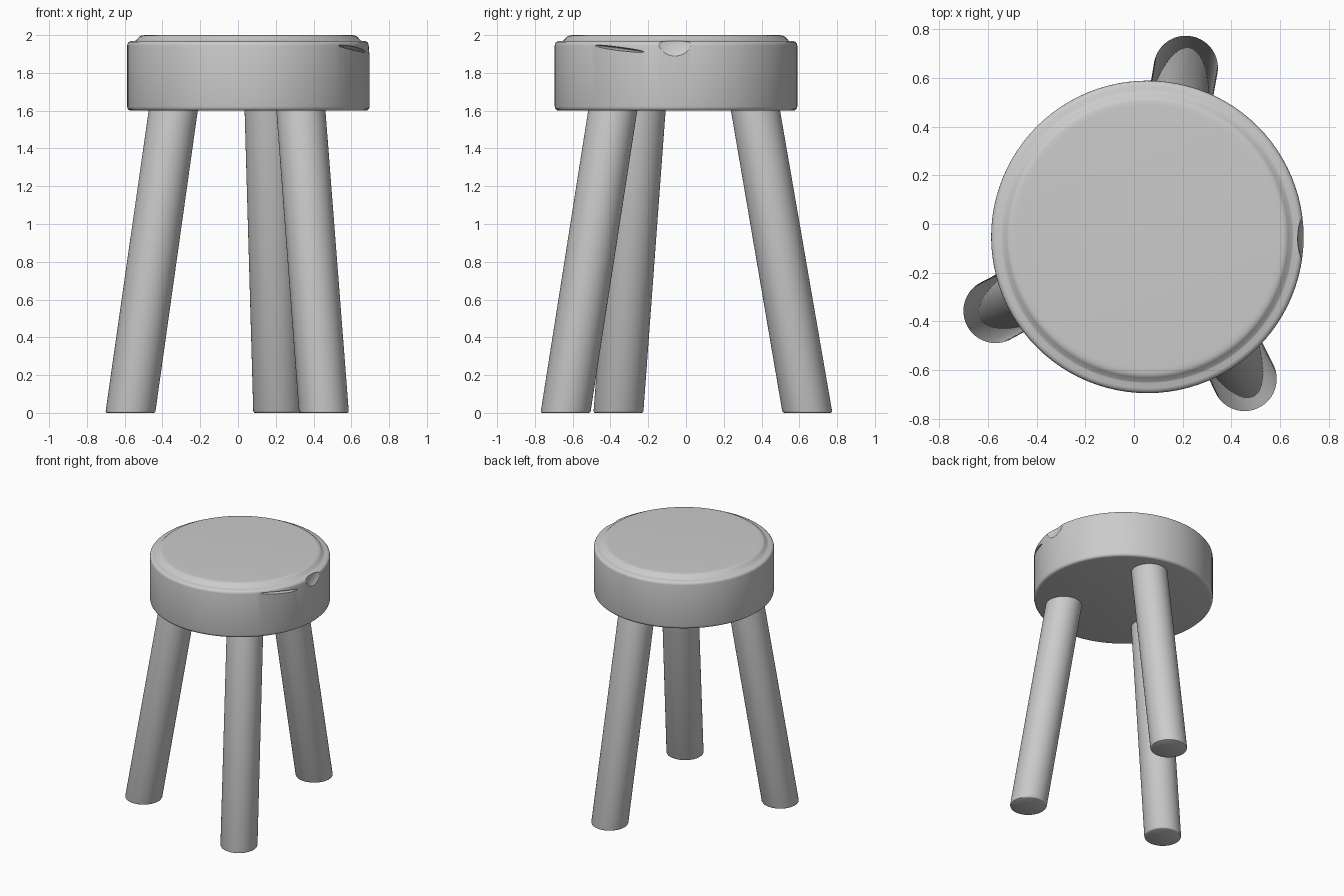
import bpy, bmesh, math
from mathutils import Vector, Matrix

if "Cube" in bpy.data.objects:
    bpy.data.objects.remove(bpy.data.objects["Cube"])

CX, CY = 0.055, -0.053   # seat centre


def finish(bm, name):
    bmesh.ops.remove_doubles(bm, verts=bm.verts, dist=1e-5)
    bmesh.ops.recalc_face_normals(bm, faces=bm.faces)
    me = bpy.data.meshes.new(name)
    bm.to_mesh(me)
    bm.free()
    ob = bpy.data.objects.new(name, me)
    bpy.context.collection.objects.link(ob)
    return ob


def smooth(ob, angle=35):
    bpy.ops.object.select_all(action='DESELECT')
    ob.select_set(True)
    bpy.context.view_layer.objects.active = ob
    bpy.ops.object.shade_smooth_by_angle(angle=math.radians(angle))


def loft(name, rings):
    """Bridge a list of (centre, radius) horizontal circles and cap both ends."""
    n = 96
    bm = bmesh.new()
    loops = []
    for c, r in rings:
        loops.append([bm.verts.new((c[0] + r * math.cos(2 * math.pi * i / n),
                                    c[1] + r * math.sin(2 * math.pi * i / n), c[2]))
                      for i in range(n)])
    for a, b in zip(loops, loops[1:]):
        for i in range(n):
            j = (i + 1) % n
            bm.faces.new((a[i], a[j], b[j], b[i]))
    bm.faces.new(loops[0][::-1])
    bm.faces.new(loops[-1])
    return finish(bm, name)


def cutter(name, loc, rot, scale):
    bm = bmesh.new()
    bmesh.ops.create_icosphere(bm, subdivisions=4, radius=1)
    bm.transform(Matrix.LocRotScale(Vector(loc), rot.to_quaternion(), Vector(scale)))
    ob = finish(bm, name)
    ob.hide_render = True
    ob.hide_set(True)
    return ob


# Seat: thick disc with rounded rims and a raised top pad
profile = [(0.622, 1.600), (0.632, 1.603), (0.639, 1.610), (0.642, 1.622),
           (0.642, 1.945), (0.640, 1.955), (0.634, 1.963), (0.622, 1.968),
           (0.602, 1.969), (0.595, 1.972), (0.578, 1.990), (0.570, 1.996),
           (0.558, 1.999), (0.54, 2.0)]
seat = loft("seat", [((CX, CY, z), r) for r, z in profile])

# Worn chip and thin crack on the rim
ang = math.radians(-28.6)
chip = cutter("chip_cutter", (0.722, -0.06, 1.975), Matrix.Identity(3), (0.05, 0.115, 0.1))
crack_rot = Matrix.Rotation(ang, 3, 'Z') @ Matrix.Rotation(math.radians(-6.5), 3, 'X')
crack = cutter("crack_cutter",
               (CX + 0.642 * math.cos(ang), CY + 0.642 * math.sin(ang), 1.928),
               crack_rot, (0.035, 0.17, 0.009))
for c in (chip, crack):
    m = seat.modifiers.new(c.name, 'BOOLEAN')
    m.object = c
    m.operation = 'DIFFERENCE'
    m.solver = 'EXACT'
smooth(seat)

# Three splayed legs: foot centre and centre where it meets the seat underside
legs = {"left_leg": ((-0.57, -0.358), (-0.343, -0.238)),
        "back_leg": ((0.213, 0.643), (0.165, 0.368)),
        "front_right_leg": ((0.455, -0.638), (0.333, -0.388))}
for name, (foot, top) in legs.items():
    f, t = Vector((*foot, 0.0)), Vector((*top, 1.6))
    rings = [(f.lerp(t, z / 1.6), r) for z, r in
             ((0.0, 0.124), (0.003, 0.129), (0.010, 0.132), (1.61, 0.130))]
    smooth(loft(name, rings))
